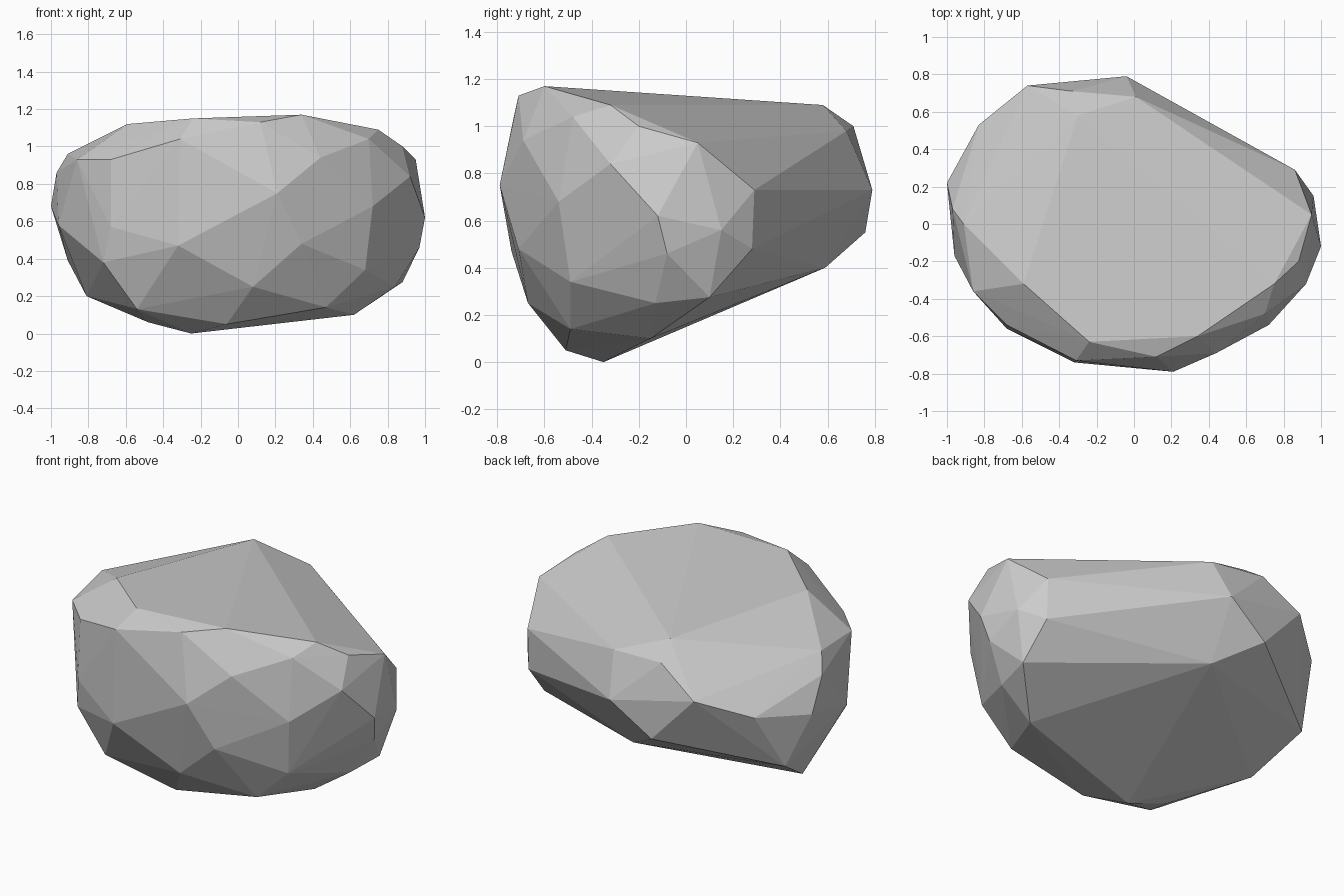
import bpy, bmesh

# Corner points of the boulder, grouped by side
front = [(.21, -.79, .75), (-.32, -.74, .47), (-.68, -.56, .57), (.44, -.69, .94),
         (.34, -.71, .48), (.72, -.54, .68), (.68, -.49, .34), (.08, -.67, .25),
         (-.31, -.73, 1.04), (-.68, -.54, .93), (-.72, -.51, .38)]
right = [(1, -.12, .62), (.96, .15, .56), (.86, .29, .73), (.86, .28, .48),
         (.97, -.08, .46), (.95, .05, .93), (.92, -.32, .84), (.88, .10, .275), (.84, -.13, .25)]
top = [(.88, -.20, 1), (.75, -.32, 1.09), (.70, -.48, 1.04), (.34, -.60, 1.17),
       (.12, -.71, 1.13), (-.24, -.63, 1.15), (-.59, -.32, 1.12), (-.30, .58, 1.09)]
left = [(-.86, -.36, .93), (-.96, -.17, .58), (-.91, 0, .96), (-1, .22, .68),
        (-.83, .53, .73), (-.91, .35, .39), (-.97, .08, .86)]
back = [(-.04, .79, .73), (.01, .68, .98), (-.33, .71, 1), (-.57, .74, .84),
        (-.30, .76, .55), (-.06, .59, .40)]
bottom = [(-.25, -.35, 0), (-.06, -.51, .05), (.47, -.49, .14), (.62, -.15, .10),
          (-.54, -.50, .13), (-.81, .04, .20), (-.48, -.30, .06)]

# Wrap the corners in a faceted skin
bm = bmesh.new()
for p in front + right + top + left + back + bottom:
    bm.verts.new(p)
hull = bmesh.ops.convex_hull(bm, input=bm.verts[:])
loose = [v for v in bm.verts if not v.link_faces]
bmesh.ops.delete(bm, geom=loose, context='VERTS')
bmesh.ops.recalc_face_normals(bm, faces=bm.faces[:])
mesh = bpy.data.meshes.new("boulder")
bm.to_mesh(mesh)
bm.free()
boulder = bpy.data.objects.new("boulder", mesh)
bpy.context.collection.objects.link(boulder)
